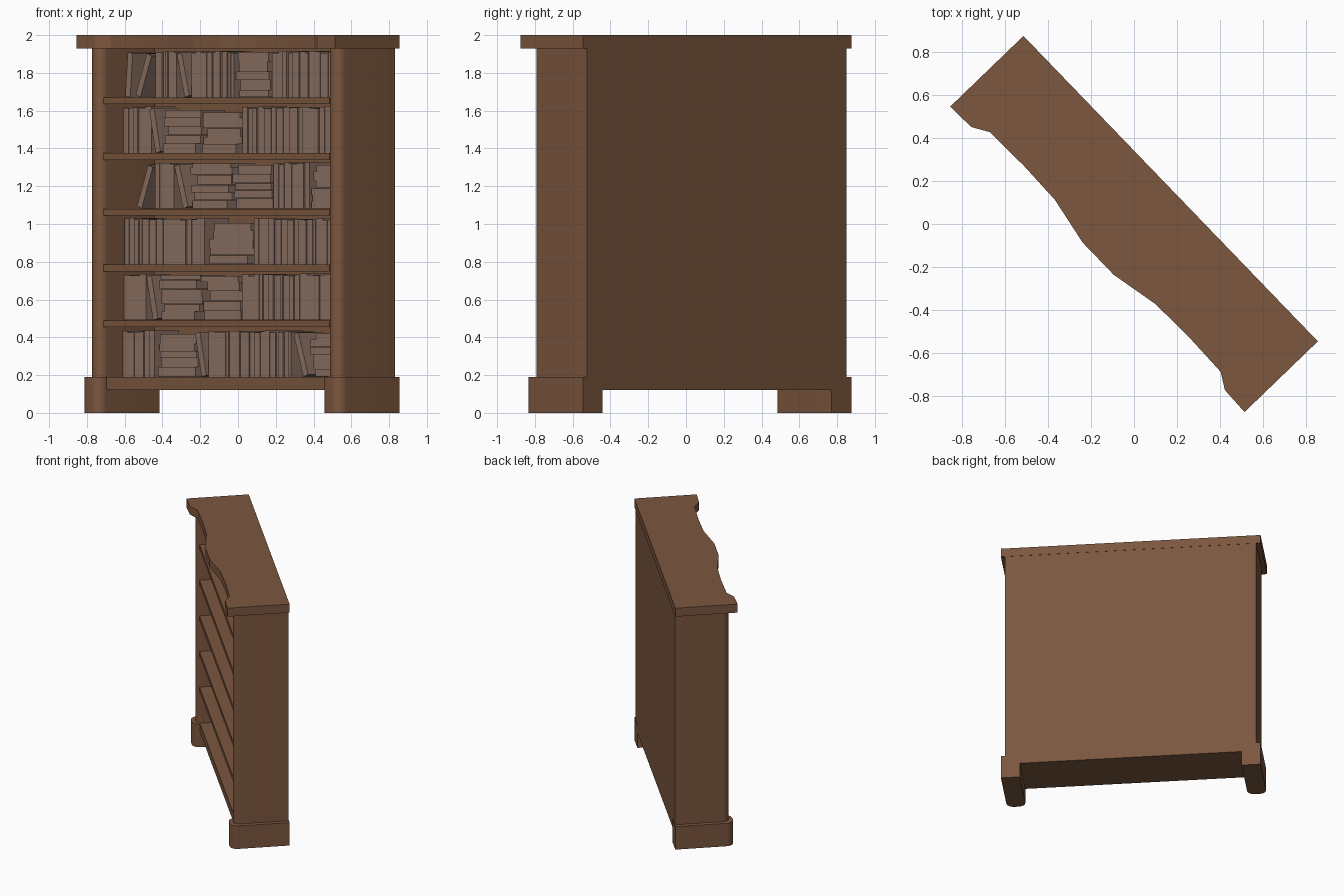
import bpy, bmesh, math, random
from mathutils import Matrix, Vector

if "Cube" in bpy.data.objects:
    bpy.data.objects.remove(bpy.data.objects["Cube"])

random.seed(4)
TURN = Matrix.Rotation(math.radians(-46.05), 4, 'Z')   # whole bookcase stands turned


def material(name, color):
    m = bpy.data.materials.new(name)
    m.diffuse_color = (*color, 1)
    m.use_nodes = True
    m.node_tree.nodes["Principled BSDF"].inputs["Base Color"].default_value = m.diffuse_color
    return m


WOOD = material("wood", (0.20, 0.095, 0.05))
PAPER = material("book_cover", (0.27, 0.17, 0.13))


def finish(bm, name, mat, smooth=False):
    bmesh.ops.transform(bm, matrix=TURN, verts=bm.verts)
    bmesh.ops.recalc_face_normals(bm, faces=bm.faces)
    me = bpy.data.meshes.new(name)
    bm.to_mesh(me)
    bm.free()
    me.materials.append(mat)
    ob = bpy.data.objects.new(name, me)
    bpy.context.collection.objects.link(ob)
    if smooth:
        bpy.ops.object.select_all(action='DESELECT')
        bpy.context.view_layer.objects.active = ob
        ob.select_set(True)
        bpy.ops.object.shade_smooth_by_angle(angle=math.radians(35))
    return ob


def add_box(bm, x0, x1, y0, y1, z0, z1, matrix=Matrix()):
    size = Matrix.Diagonal((x1 - x0, y1 - y0, z1 - z0, 1))
    move = Matrix.Translation(((x0 + x1) / 2, (y0 + y1) / 2, (z0 + z1) / 2))
    bmesh.ops.create_cube(bm, size=1, matrix=matrix @ move @ size)


def box(name, *dims):
    bm = bmesh.new()
    add_box(bm, *dims)
    return finish(bm, name, WOOD)


def prism(name, outline, z0, z1, smooth=False):
    bm = bmesh.new()
    face = bm.faces.new([bm.verts.new((x, y, z0)) for x, y in outline])
    top = bmesh.ops.extrude_face_region(bm, geom=[face], use_keep_orig=True)
    bmesh.ops.translate(bm, vec=(0, 0, z1 - z0),
                        verts=[v for v in top['geom'] if isinstance(v, bmesh.types.BMVert)])
    return finish(bm, name, WOOD, smooth)


def round_front(x0, x1, front, back, r, steps=6):
    """Plan outline with two rounded front corners."""
    pts = [(x1, back), (x0, back)]
    for cx, start in ((x0 + r, 180), (x1 - r, 270)):
        for i in range(steps + 1):
            a = math.radians(start + 90 * i / steps)
            p = (cx + r * math.cos(a), front + r + r * math.sin(a))
            if (Vector(p) - Vector(pts[-1])).length > 1e-4:
                pts.append(p)
    return pts


# Side panels with rounded front posts, and the feet below them
for side, s in (("left", -1), ("right", 1)):
    a, b = sorted((s * 0.86, s * 0.954))
    prism(side + "_side_panel", round_front(a, b, -0.18, 0.235, 0.047), 0.19, 1.93, True)
    a, b = sorted((s * 0.843, s * 0.987))
    prism(side + "_foot", round_front(a, b, -0.21, 0.237, 0.055), 0, 0.19, True)

# Wavy-fronted top
half = [(0.104, -0.232), (0.336, -0.187), (0.55, -0.181), (0.775, -0.187),
        (0.85, -0.232), (0.987, -0.237), (0.987, 0.237)]
prism("top", half + [(-x, y) for x, y in reversed(half)], 1.93, 2.0)

# Back, base and shelves
box("back_panel", -0.87, 0.87, 0.215, 0.235, 0.12, 1.935)
box("base", -0.85, 0.85, -0.155, 0.23, 0.12, 0.19)
shelf_tops = [0.49, 0.785, 1.08, 1.375, 1.67]
for i, z in enumerate(shelf_tops):
    box(f"shelf_{i + 1}", -0.862, 0.862, -0.157, 0.22, z - 0.036, z)


def book(bm, thick, depth, height, matrix):
    """Upright book, spine on -y, lower left corner at the origin."""
    c = 0.003
    add_box(bm, 0, c, 0, depth, 0, height, matrix)
    add_box(bm, thick - c, thick, 0, depth, 0, height, matrix)
    add_box(bm, c, thick - c, 0, c, 0, height, matrix)
    add_box(bm, c, thick - c, c, depth - c, c, height - c, matrix)


def uprights(bm, x0, x1, z):
    x = x0
    while x < x1 - 0.015:
        t = min(random.choice((0.022, 0.036, 0.042, 0.05)), x1 - x)
        y = -0.02 + random.uniform(0, 0.012)
        book(bm, t - 0.002, 0.18, random.uniform(0.234, 0.246), Matrix.Translation((x, y, z)))
        x += t


def stack(bm, x0, x1, z):
    top = z + random.uniform(0.215, 0.245)
    while z < top - 0.02:
        t = min(random.uniform(0.035, 0.055), top - z)
        length = (x1 - x0) * random.uniform(0.8, 1)
        x = random.uniform(x0, x1 - length)
        m = Matrix.Translation((x, -0.02 + random.uniform(0, 0.02), z + t))
        book(bm, t - 0.001, 0.18, length, m @ Matrix.Rotation(math.pi / 2, 4, 'Y'))
        z += t


def lean(bm, x0, x1, z):
    """Book whose foot is at x0 and whose head is at x1."""
    a = math.atan2(x1 - x0, 0.23)
    t = 0.038
    z += t * math.sin(a) if a > 0 else 0
    x = x0 if a > 0 else x0 - t * math.cos(a)
    lift = 0 if a > 0 else t * math.sin(-a) * 0
    m = Matrix.Translation((x, -0.02, z + lift))
    book(bm, t, 0.18, 0.235, m @ Matrix.Rotation(a, 4, 'Y'))


# Book rows from bottom to top: u = upright run, s = flat stack, l = leaning
rows = [
    [("u", -.86, -.61), ("s", -.60, -.30), ("l", -.22, -.27), ("u", -.215, .44),
     ("l", .555, .48), ("s", .57, .85)],
    [("u", -.86, -.67), ("l", -.59, -.64), ("s", -.585, -.27), ("s", -.265, .035), ("u", .045, .85)],
    [("u", -.85, -.225), ("s", -.21, .125), ("u", .135, .85)],
    [("l", -.75, -.66), ("u", -.62, -.47), ("l", -.36, -.43), ("s", -.355, -.03),
     ("s", -.025, .27), ("u", .28, .56), ("s", .57, .85)],
    [("u", -.86, -.65), ("l", -.57, -.62), ("s", -.565, -.27), ("s", -.265, .04), ("u", .045, .85)],
    [("l", -.84, -.82), ("l", -.76, -.67), ("u", -.61, -.44), ("l", -.35, -.41),
     ("u", -.34, -.01), ("s", 0, .265), ("u", .27, .85)],
]
make = {"u": uprights, "s": stack, "l": lean}
for i, (row, z) in enumerate(zip(rows, [0.19] + shelf_tops)):
    bm = bmesh.new()
    for kind, x0, x1 in row:
        make[kind](bm, x0, x1, z + 0.001)
    finish(bm, f"books_row_{i + 1}", PAPER)
